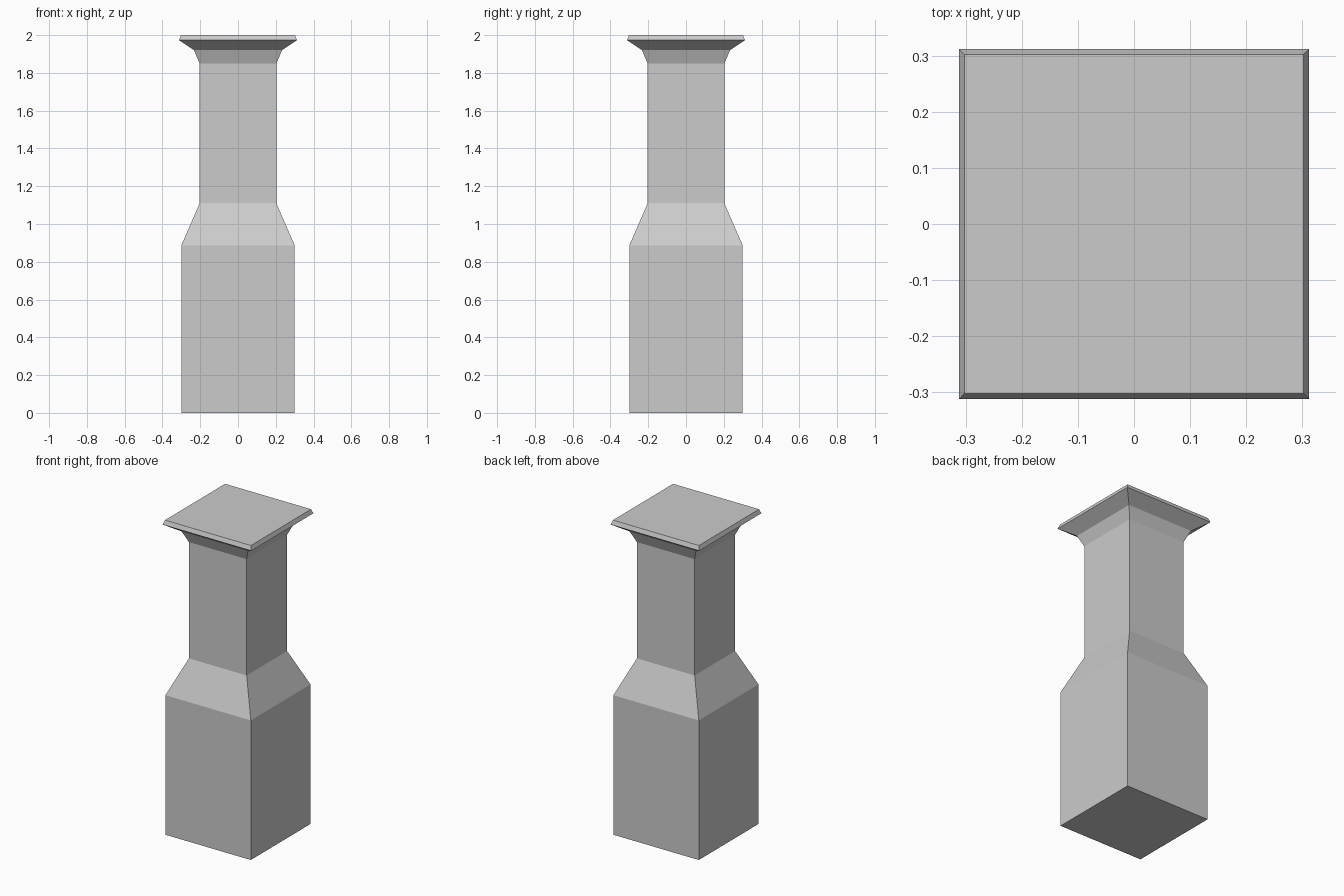
import bpy, bmesh

if "Cube" in bpy.data.objects:
    bpy.data.objects.remove(bpy.data.objects["Cube"])

# Profile of the square pillar: (half width, height), bottom to top
PROFILE = [
    (0.30, 0.0), (0.30, 0.887),        # plinth
    (0.203, 1.11), (0.203, 1.849),     # sloped shoulder and shaft
    (0.233, 1.92), (0.312, 1.973),     # flared capital
    (0.302, 2.0),                      # bevelled cap slab
]


def square_loft(name, profile):
    """Stack square rings and skin them into one closed solid."""
    bm = bmesh.new()
    rings = [[bm.verts.new((sx * w, sy * w, z))
              for sx, sy in ((-1, -1), (1, -1), (1, 1), (-1, 1))]
             for w, z in profile]
    for low, high in zip(rings, rings[1:]):
        for i in range(4):
            j = (i + 1) % 4
            bm.faces.new((low[i], low[j], high[j], high[i]))
    bm.faces.new(rings[0][::-1])
    bm.faces.new(rings[-1])
    mesh = bpy.data.meshes.new(name)
    bm.to_mesh(mesh)
    bm.free()
    obj = bpy.data.objects.new(name, mesh)
    bpy.context.collection.objects.link(obj)
    return obj


square_loft("pillar", PROFILE)
